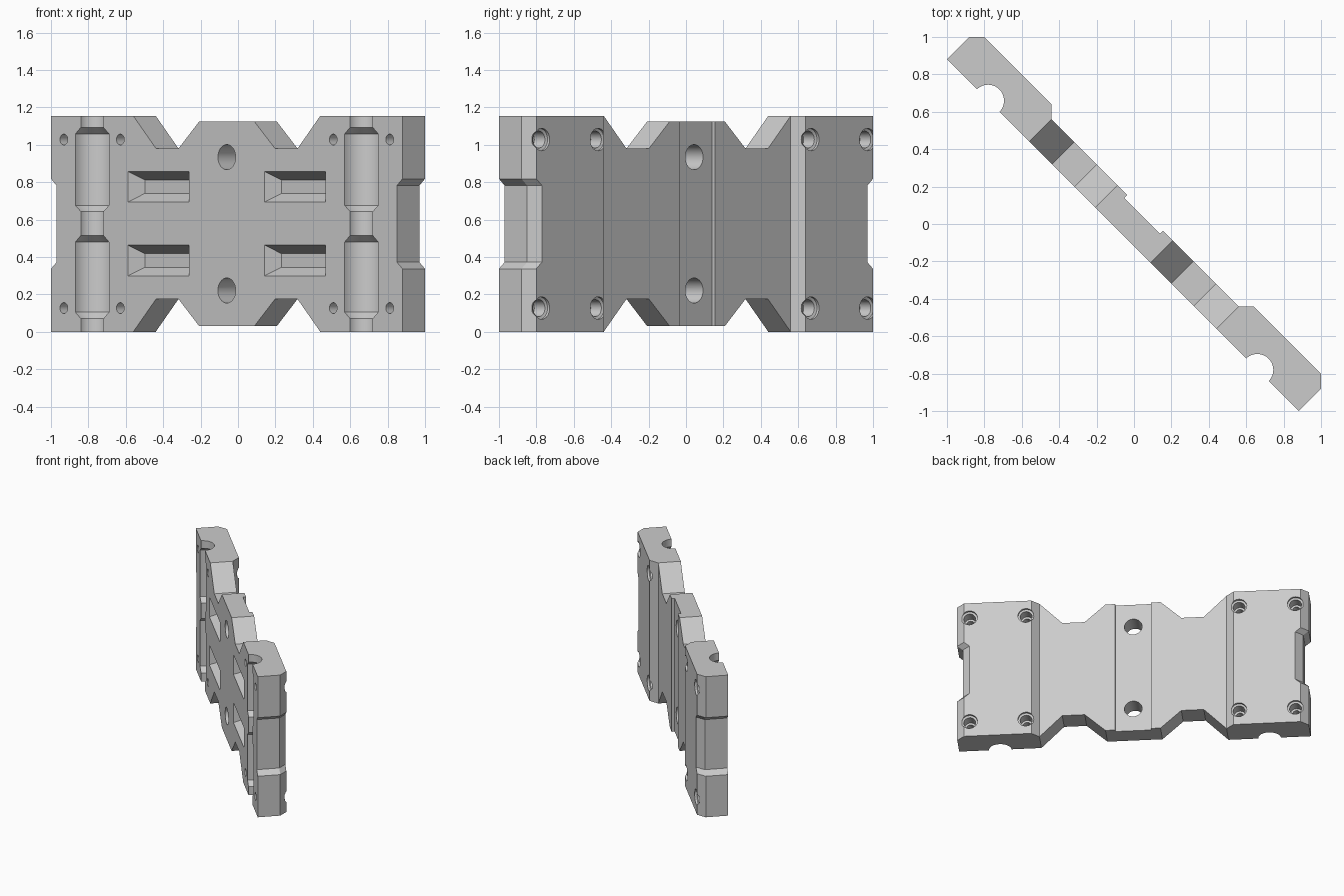
import bpy, bmesh, math
from mathutils import Matrix

if "Cube" in bpy.data.objects:
    bpy.data.objects.remove(bpy.data.objects["Cube"])

H = 1.155          # height
FRONT = -0.085     # front face depth in plate coordinates
BACK = 0.141       # back face depth of the end blocks
TURN = Matrix.Rotation(math.radians(-45), 4, 'Z')

grey = bpy.data.materials.new("grey")
grey.diffuse_color = (0.6, 0.6, 0.6, 1)
grey.use_nodes = True
grey.node_tree.nodes["Principled BSDF"].inputs["Base Color"].default_value = grey.diffuse_color


def loft(name, rings):
    """Closed solid through rings of equal point count."""
    bm = bmesh.new()
    rows = [[bm.verts.new(p) for p in ring] for ring in rings]
    for a, b in zip(rows, rows[1:]):
        n = len(a)
        for i in range(n):
            j = (i + 1) % n
            bm.faces.new((a[i], a[j], b[j], b[i]))
    bm.faces.new(rows[0])
    bm.faces.new(rows[-1])
    bmesh.ops.recalc_face_normals(bm, faces=bm.faces)
    mesh = bpy.data.meshes.new(name)
    bm.to_mesh(mesh)
    bm.free()
    mesh.materials.append(grey)
    ob = bpy.data.objects.new(name, mesh)
    bpy.context.collection.objects.link(ob)
    return ob


def circle(r, n):
    return [(r * math.cos(2 * math.pi * i / n), r * math.sin(2 * math.pi * i / n))
            for i in range(n)]


def drill(name, u, z, steps):
    """Round cutter along the plate depth; steps are (depth, radius)."""
    return loft(name, [[(u + a, v, z + b) for a, b in circle(r, 32)] for v, r in steps])


# plate: plan profile, mirrored, with the end faces recessed at mid height
half = [(1.329, FRONT), (1.329, 0.085), (1.273, BACK), (0.764, BACK),
        (0.707, 0.085), (0.135, 0.085), (0.135, 0.062)]
profile = half + [(-u, v) for u, v in reversed(half)]
levels = [(0, 0), (0.337, 0), (0.372, 0.042), (0.783, 0.042), (0.818, 0), (H, 0)]
plate = loft("plate", [[(u - math.copysign(d, u) if abs(u) > 1.2 else u, v, z)
                        for u, v in profile] for z, d in levels])
cutters = []

# trapezoid notches along the top and bottom edges
side = [(0.85, 1.30), (0.535, 0.98), (0.365, 0.98), (0.208, 1.125)]
edge = side + [(-u, z) for u, z in reversed(side)]
for name, flip in (("top_notch", False), ("bottom_notch", True)):
    cutters.append(loft(name, [[(u, v, H - z if flip else z) for u, z in edge]
                               for v in (-0.3, 0.3)]))

# stepped half-round channels in the front
bore = [(-0.1, 0.085), (0.07, 0.085), (0.105, 0.127), (0.48, 0.127), (0.515, 0.085),
        (0.643, 0.085), (0.676, 0.127), (1.058, 0.127), (1.093, 0.085), (1.3, 0.085)]
for s in (-1, 1):
    cutters.append(loft("channel", [[(s * 1.018 + a, FRONT + b, z)
                                     for a, b in circle(r, 48)] for z, r in bore]))
    # tapered pockets, widened slightly in front of the face
    for z0, z1 in ((0.30, 0.463), (0.695, 0.857)):
        rings = []
        for v, t in ((FRONT - 0.045, -0.025), (FRONT + 0.082, 0.045)):
            a, b = s * (0.287 + t), s * (0.746 - t)
            rings.append([(a, v, z0 + t), (b, v, z0 + t), (b, v, z1 - t), (a, v, z1 - t)])
        cutters.append(loft("pocket", rings))
    # counterbored screw holes
    for u in (0.805, 1.232):
        for z in (0.127, H - 0.127):
            cutters.append(drill("screw_hole", s * u, z,
                                 [(-0.3, 0.029), (0.04, 0.029), (0.04001, 0.045),
                                  (0.12, 0.045), (0.125, 0.06), (0.3, 0.06)]))

# large centre holes
for z in (0.221, H - 0.221):
    cutters.append(drill("centre_hole", 0, z, [(-0.3, 0.067), (0.3, 0.067)]))

# carve everything, then drop the cutters
for c in cutters:
    mod = plate.modifiers.new(c.name, 'BOOLEAN')
    mod.operation = 'DIFFERENCE'
    mod.solver = 'EXACT'
    mod.object = c
    c.hide_render = True
bpy.context.view_layer.objects.active = plate
plate.select_set(True)
for name in [m.name for m in plate.modifiers]:
    bpy.ops.object.modifier_apply(modifier=name)
for c in cutters:
    bpy.data.objects.remove(c)

# turn the plate diagonally and smooth the round walls
plate.data.transform(TURN)
bpy.ops.object.shade_smooth_by_angle(angle=math.radians(25))
